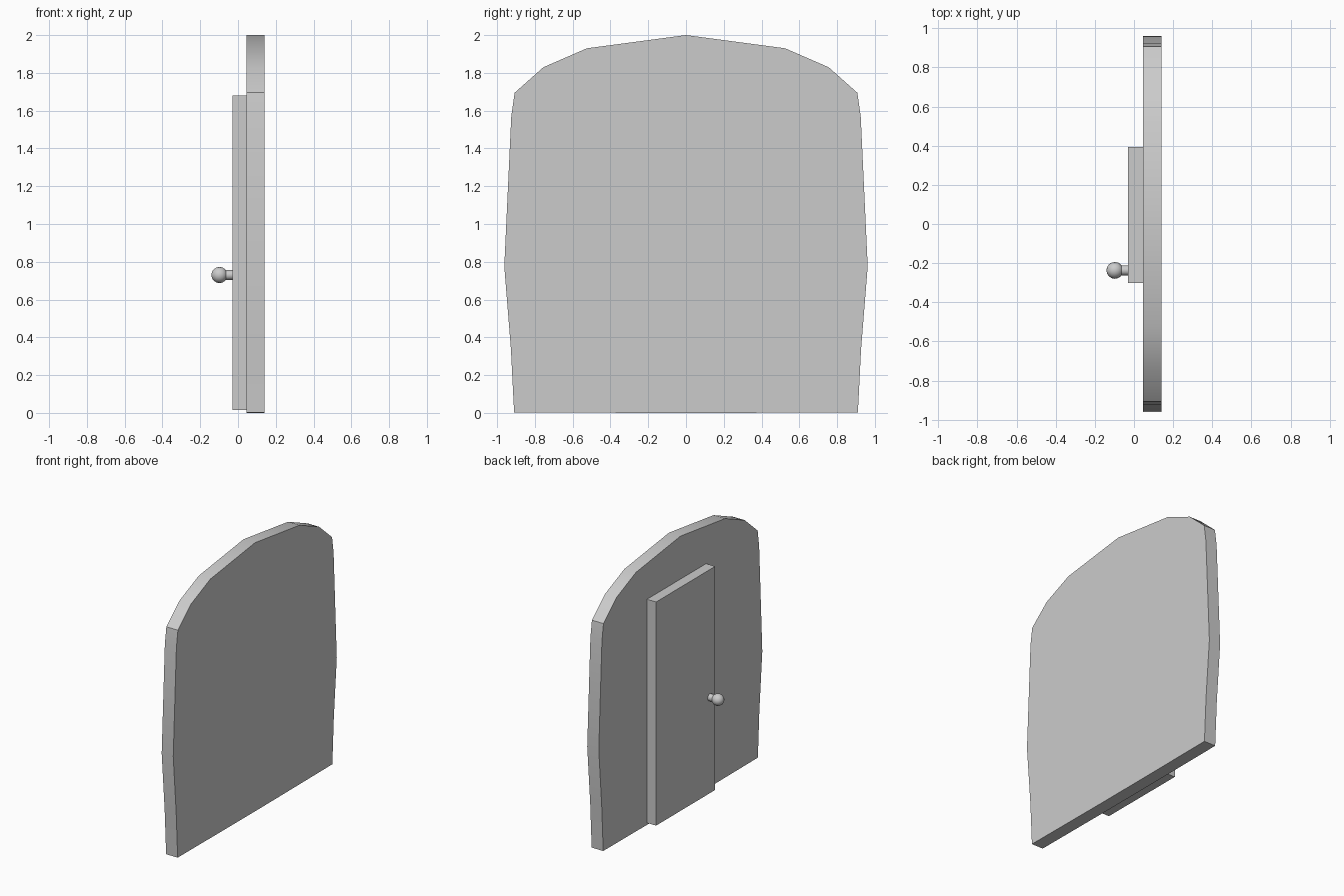
import bpy, bmesh
from math import radians, pi

if "Cube" in bpy.data.objects:
    bpy.data.objects.remove(bpy.data.objects["Cube"])


def smooth(ob, angle=30):
    bpy.ops.object.select_all(action='DESELECT')
    ob.select_set(True)
    bpy.context.view_layer.objects.active = ob
    bpy.ops.object.shade_smooth_by_angle(angle=radians(angle))


# Arched wall slab: half profile (y, z) mirrored, extruded along x
half = [(0.2, 0), (0.91, 0.003), (0.927, 0.34), (0.962, 0.775), (0.925, 1.57),
        (0.907, 1.695), (0.755, 1.83), (0.525, 1.93)]
profile = half + [(0, 2.0)] + [(-y, z) for y, z in reversed(half)]
bm = bmesh.new()
face = bm.faces.new([bm.verts.new((0.045, y, z)) for y, z in profile])
ext = bmesh.ops.extrude_face_region(bm, geom=[face])
moved = [v for v in ext['geom'] if isinstance(v, bmesh.types.BMVert)]
bmesh.ops.translate(bm, verts=moved, vec=(0.095, 0, 0))
bmesh.ops.recalc_face_normals(bm, faces=bm.faces)
mesh = bpy.data.meshes.new("wall")
bm.to_mesh(mesh)
bm.free()
wall = bpy.data.objects.new("wall", mesh)
bpy.context.collection.objects.link(wall)
smooth(wall)

# Door panel
bpy.ops.mesh.primitive_cube_add(size=1, location=(0.0075, 0.047, 0.8475))
door = bpy.context.object
door.name = "door"
door.scale = (0.075, 0.695, 1.665)

# Knob and its stem
bpy.ops.mesh.primitive_cylinder_add(vertices=12, radius=0.026, depth=0.055,
                                    location=(-0.0525, -0.237, 0.73),
                                    rotation=(0, pi / 2, 0))
stem = bpy.context.object
stem.name = "knob_stem"
smooth(stem, 40)

bpy.ops.mesh.primitive_uv_sphere_add(segments=16, ring_count=8, radius=0.043,
                                     location=(-0.098, -0.237, 0.73),
                                     rotation=(0, pi / 2, 0))
knob = bpy.context.object
knob.name = "knob"
smooth(knob, 40)
